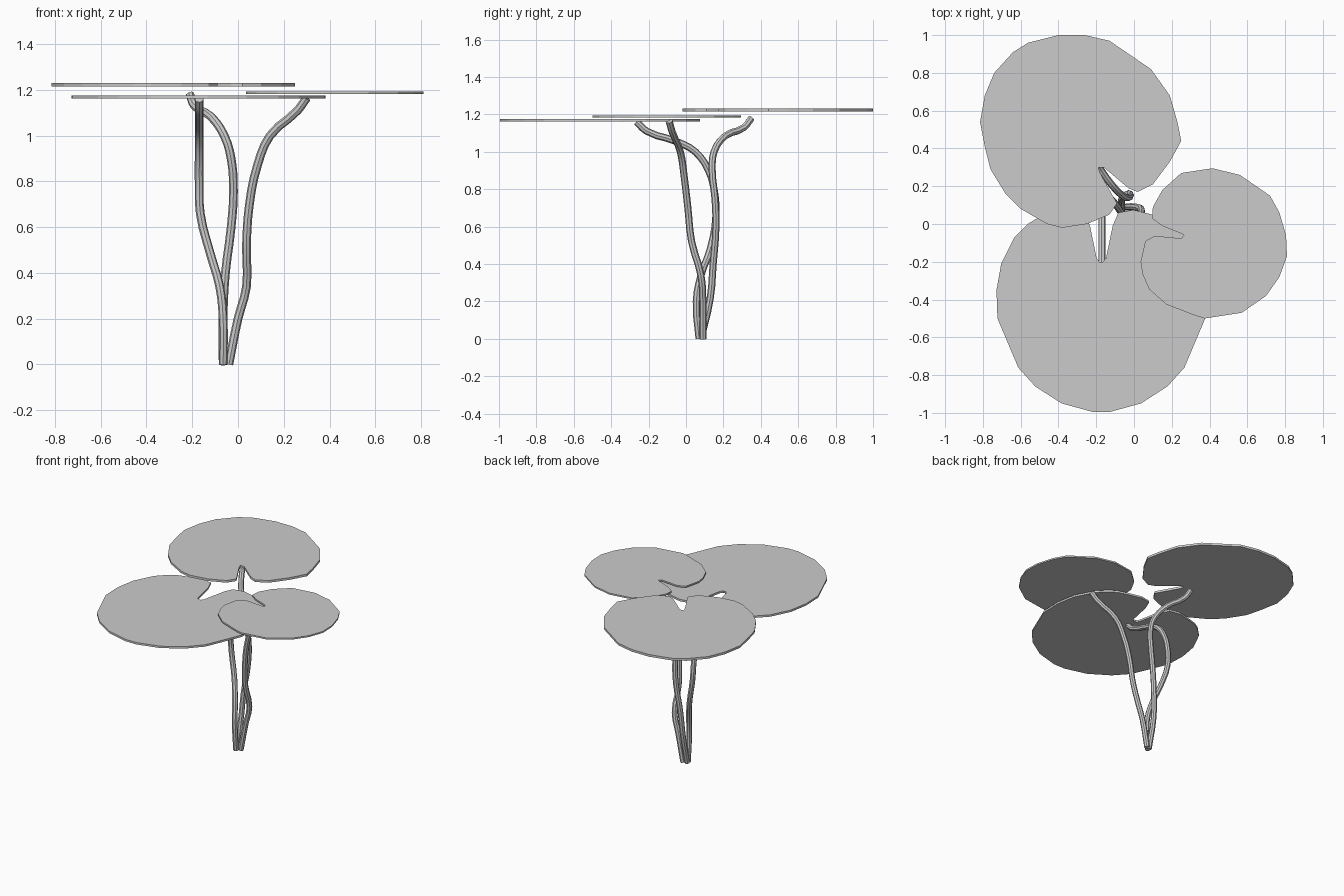
import bpy, bmesh

if "Cube" in bpy.data.objects:
    bpy.data.objects.remove(bpy.data.objects["Cube"])


def leaf(name, outline, z0, z1):
    """Flat notched pad extruded from its outline."""
    bm = bmesh.new()
    face = bm.faces.new([bm.verts.new((x, y, z0)) for x, y in outline])
    ext = bmesh.ops.extrude_face_region(bm, geom=[face], use_keep_orig=True)
    top = [v for v in ext["geom"] if isinstance(v, bmesh.types.BMVert)]
    bmesh.ops.translate(bm, verts=top, vec=(0, 0, z1 - z0))
    bmesh.ops.recalc_face_normals(bm, faces=bm.faces[:])
    # split the concave caps cleanly around the notch
    caps = [f for f in bm.faces if len(f.verts) > 4]
    bmesh.ops.triangulate(bm, faces=caps)
    me = bpy.data.meshes.new(name)
    bm.to_mesh(me)
    bm.free()
    bpy.context.collection.objects.link(bpy.data.objects.new(name, me))


def stem(name, points, radius=0.019):
    """Round tube through the points."""
    cu = bpy.data.curves.new(name, 'CURVE')
    cu.dimensions = '3D'
    cu.resolution_u = 3
    cu.bevel_depth = radius
    cu.bevel_resolution = 2
    cu.use_fill_caps = True
    sp = cu.splines.new('BEZIER')
    sp.bezier_points.add(len(points) - 1)
    for b, p in zip(sp.bezier_points, points):
        b.co = p
        b.handle_left_type = b.handle_right_type = 'AUTO'
    ob = bpy.data.objects.new(name, cu)
    bpy.context.collection.objects.link(ob)
    bpy.ops.object.select_all(action='DESELECT')
    ob.select_set(True)
    bpy.context.view_layer.objects.active = ob
    bpy.ops.object.convert(target='MESH')
    bpy.ops.object.shade_smooth_by_angle()


# back leaf, notch facing the middle
leaf("back_leaf", [
    (-.40, 1.0), (-.26, 1.0), (-.13, .97), (.09, .82), (.19, .68), (.23, .54),
    (.25, .44), (.19, .33), (.10, .21), (.02, .17), (-.03, .19), (-.16, .30),
    (-.19, .30), (-.18, .27), (-.09, .11), (-.13, .05), (-.25, 0), (-.38, -.02),
    (-.46, 0), (-.60, .08), (-.68, .16), (-.76, .29), (-.79, .41), (-.815, .54),
    (-.79, .68), (-.74, .80), (-.64, .91), (-.56, .96)], 1.215, 1.231)

# front leaf, symmetric about its notch
half = [(.01, -.20), (.025, -.18), (.06, -.01), (.09, .06), (.17, .075),
        (.27, .05), (.34, .03), (.39, 0), (.46, -.07), (.53, -.21),
        (.555, -.35), (.55, -.50), (.44, -.76), (.35, -.86), (.21, -.95),
        (.045, -.995)]
cx = -.173
leaf("front_leaf", [(cx + x, y) for x, y in half]
     + [(cx - x, y) for x, y in reversed(half)], 1.162, 1.176)

# right leaf, smallest
leaf("right_leaf", [
    (.25, .27), (.415, .295), (.56, .26), (.72, .15), (.77, .06), (.805, -.06),
    (.81, -.17), (.77, -.28), (.70, -.38), (.57, -.47), (.375, -.50),
    (.31, -.48), (.17, -.425), (.08, -.345), (.045, -.265), (.035, -.20),
    (.06, -.09), (.11, -.063), (.25, -.076), (.265, -.06), (.25, -.05),
    (.15, -.01), (.095, .03), (.10, .09), (.15, .18)], 1.183, 1.194)

# three stems rising from one root
stem("back_stem", [
    (-.065, .08, 0), (-.065, .13, .22), (-.055, .145, .4), (-.03, .16, .6),
    (-.02, .155, .75), (-.03, .14, .9), (-.06, .15, 1.0), (-.12, .21, 1.085),
    (-.19, .31, 1.13), (-.21, .35, 1.18)])
stem("front_stem", [
    (-.065, .07, 0), (-.065, .055, .2), (-.08, .08, .34), (-.12, .13, .48),
    (-.165, .16, .66), (-.17, .15, .8), (-.17, .12, .9), (-.17, .05, 1.0),
    (-.17, -.05, 1.055), (-.17, -.21, 1.11), (-.17, -.265, 1.16)])
stem("right_stem", [
    (-.04, .09, 0), (0, .09, .2), (.037, .08, .34), (.037, .03, .52),
    (.05, .01, .7), (.085, -.01, .87), (.14, -.03, 1.0), (.26, -.075, 1.11),
    (.30, -.09, 1.165)])
